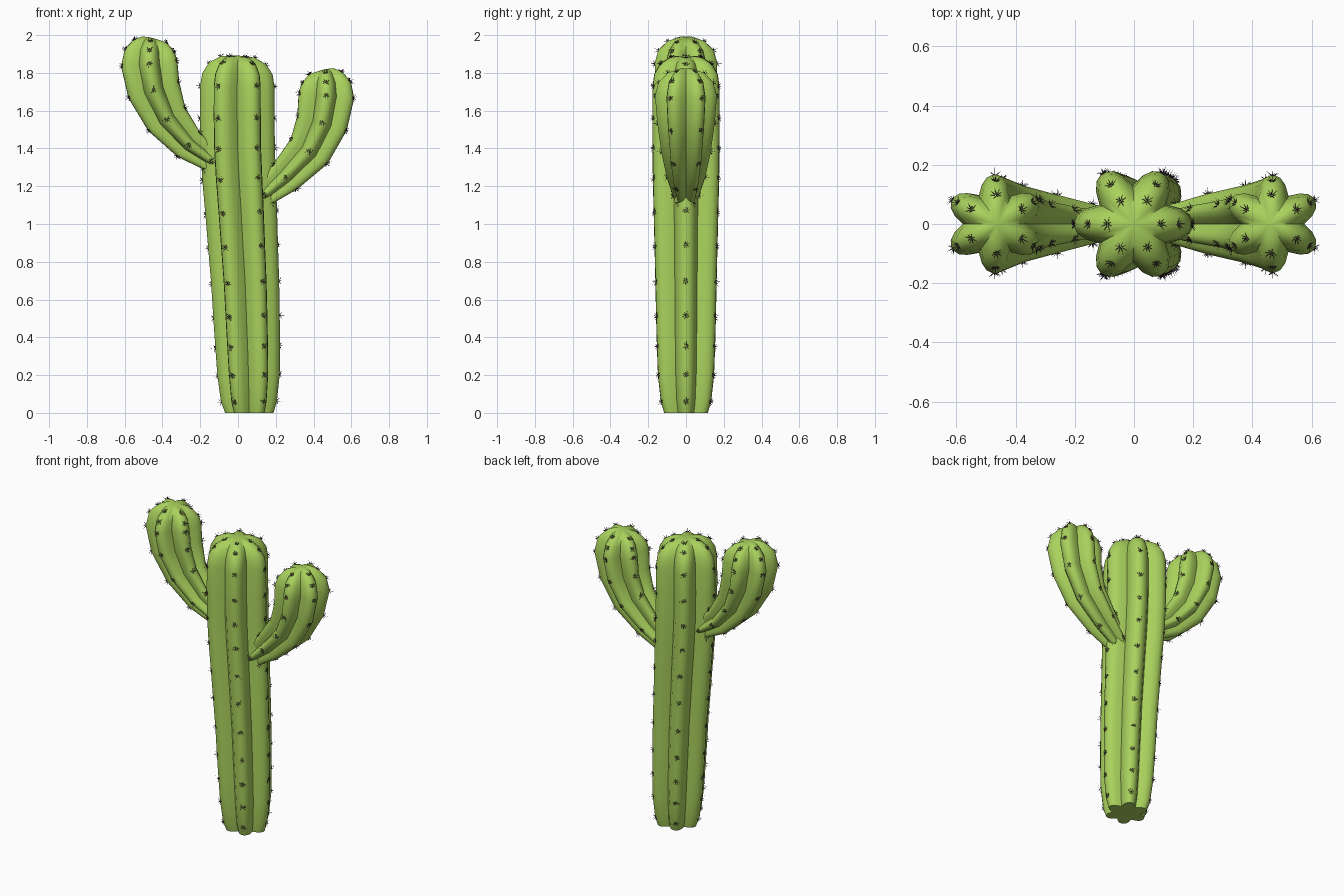
import bpy, bmesh, math, random
from mathutils import Vector

if "Cube" in bpy.data.objects:
    bpy.data.objects.remove(bpy.data.objects["Cube"])

random.seed(4)
RIBS = 6
# Half-rounded rib section: (outward, sideways) relative to the radius
RIB = [(0.57, -0.33), (0.80, -0.265), (0.945, -0.165), (1.0, -0.05),
       (1.0, 0.05), (0.945, 0.165), (0.80, 0.265)]
Y = Vector((0, 1, 0))


def material(name, color):
    m = bpy.data.materials.new(name)
    m.diffuse_color = color
    m.use_nodes = True
    m.node_tree.nodes["Principled BSDF"].inputs["Base Color"].default_value = m.diffuse_color
    return m


green = material("cactus_green", (0.40, 0.64, 0.11, 1))
dark = material("spine_dark", (0.05, 0.025, 0.05, 1))


def finish(bm, name, mat, angle=None):
    bmesh.ops.recalc_face_normals(bm, faces=bm.faces)
    mesh = bpy.data.meshes.new(name)
    bm.to_mesh(mesh)
    bm.free()
    mesh.materials.append(mat)
    ob = bpy.data.objects.new(name, mesh)
    bpy.context.collection.objects.link(ob)
    if angle:
        bpy.context.view_layer.objects.active = ob
        ob.select_set(True)
        bpy.ops.object.shade_smooth_by_angle(angle=math.radians(angle))
        ob.select_set(False)


def spike_cluster(bm, pos, normal):
    # Star of thin spikes around the surface normal
    side = normal.orthogonal().normalized()
    other = normal.cross(side)
    spin = random.uniform(0, 6.28)
    for i in range(9):
        if i == 8:
            d = normal
        else:
            a = spin + i * math.tau / 8
            d = side * math.cos(a) + other * math.sin(a) + normal * random.uniform(0.3, 0.7)
        d = d.normalized()
        u = d.orthogonal().normalized()
        v = d.cross(u)
        base = [bm.verts.new(pos - normal * 0.004 + 0.0022 * (u * math.cos(k * 2.0944) + v * math.sin(k * 2.0944)))
                for k in range(3)]
        tip = bm.verts.new(pos + d * random.uniform(0.02, 0.029))
        bm.faces.new(base)
        for k in range(3):
            bm.faces.new((base[k], base[(k + 1) % 3], tip))


def branch(name, stations, phase, bare):
    # Ribbed body lofted through (x, z, radius) stations; the last one is the pole
    pts = [Vector((x, 0, z)) for x, z, r in stations]
    body, spikes, rings = bmesh.new(), bmesh.new(), []
    for i, (x, z, r) in enumerate(stations[:-1]):
        a, b = max(i - 1, 0), i + 1
        step = pts[b] - pts[a]
        slope = (stations[b][2] - stations[a][2]) / step.length
        t = Vector((0, 0, 1)) if z == 0 else step.normalized()
        n = Y.cross(t)
        ring = []
        for k in range(RIBS):
            ang = phase + k * math.tau / RIBS
            out = n * math.cos(ang) + Y * math.sin(ang)
            across = Y * math.cos(ang) - n * math.sin(ang)
            ring += [body.verts.new(pts[i] + r * (out * p + across * q)) for p, q in RIB]
            if i not in bare:
                spike_cluster(spikes, pts[i] + out * r, (out - t * slope).normalized())
        rings.append(ring)
    count = len(rings[0])
    for lo, hi in zip(rings, rings[1:]):
        for j in range(count):
            k = (j + 1) % count
            body.faces.new((lo[j], lo[k], hi[k], hi[j]))
    pole = body.verts.new(pts[-1])
    for j in range(count):
        body.faces.new((rings[-1][j], rings[-1][(j + 1) % count], pole))
    body.faces.new(rings[0])
    finish(body, name, green, 50)
    finish(spikes, name + "_spines", dark)


# Trunk, leaning slightly
branch("trunk", [
    (0.06, 0, 0.128), (0.058, 0.06, 0.148), (0.056, 0.20, 0.165), (0.051, 0.35, 0.171),
    (0.045, 0.51, 0.176), (0.038, 0.69, 0.18), (0.027, 0.88, 0.185), (0.017, 1.06, 0.19),
    (0.006, 1.24, 0.195), (-0.002, 1.40, 0.197), (-0.004, 1.56, 0.198), (-0.004, 1.73, 0.197),
    (-0.003, 1.795, 0.186), (-0.002, 1.85, 0.152), (0, 1.885, 0.09), (0, 1.892, 0)],
    0, {0, 12})

# Left arm, higher
branch("left_arm", [
    (-0.08, 1.30, 0.05), (-0.14, 1.335, 0.067), (-0.26, 1.42, 0.098), (-0.377, 1.555, 0.129),
    (-0.446, 1.71, 0.157), (-0.47, 1.85, 0.166), (-0.468, 1.92, 0.147), (-0.464, 1.968, 0.098),
    (-0.462, 1.984, 0.05), (-0.46, 1.987, 0)],
    math.pi / 6, {0, 8})

# Right arm, lower
branch("right_arm", [
    (0.07, 1.10, 0.055), (0.14, 1.155, 0.07), (0.25, 1.25, 0.102), (0.377, 1.385, 0.131),
    (0.445, 1.535, 0.152), (0.468, 1.68, 0.164), (0.467, 1.75, 0.145), (0.464, 1.80, 0.097),
    (0.462, 1.816, 0.05), (0.46, 1.82, 0)],
    math.pi / 6, {0, 8})
